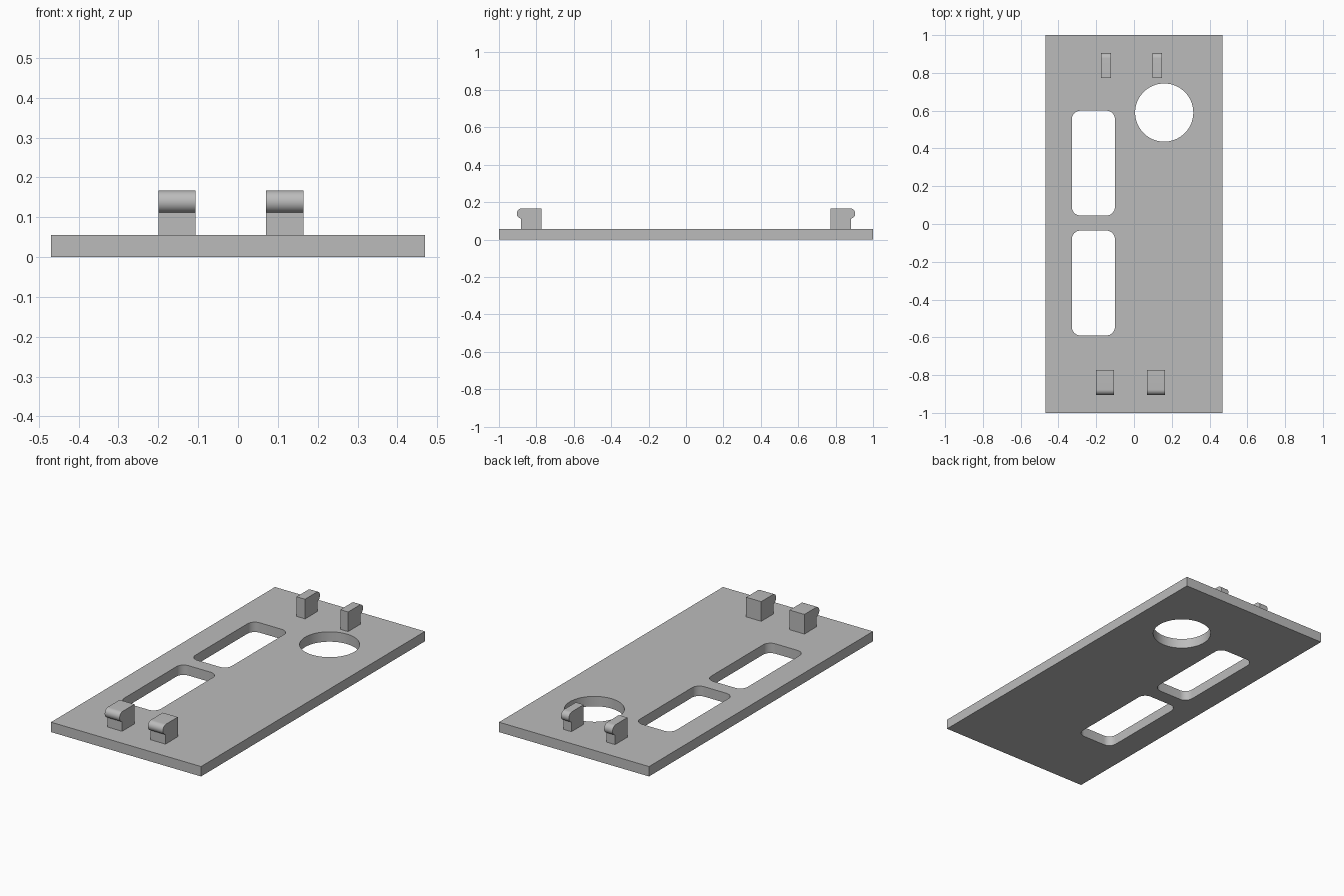
import bpy, bmesh
from math import pi, cos, sin

cube = bpy.data.objects.get("Cube")
if cube:
    bpy.data.objects.remove(cube, do_unlink=True)

grey = bpy.data.materials.new("plain_grey")
grey.use_nodes = True
colour = (0.5, 0.5, 0.5, 1)
grey.diffuse_color = colour
grey.node_tree.nodes["Principled BSDF"].inputs["Base Color"].default_value = colour

THICK = 0.056


def extrude(name, outline, direction):
    """Solid made by sweeping a closed 3D outline along a direction."""
    bm = bmesh.new()
    face = bm.faces.new([bm.verts.new(p) for p in outline])
    swept = bmesh.ops.extrude_face_region(bm, geom=[face])["geom"]
    moved = [v for v in swept if isinstance(v, bmesh.types.BMVert)]
    bmesh.ops.translate(bm, verts=moved, vec=direction)
    bmesh.ops.recalc_face_normals(bm, faces=bm.faces)
    mesh = bpy.data.meshes.new(name)
    bm.to_mesh(mesh)
    bm.free()
    mesh.materials.append(grey)
    obj = bpy.data.objects.new(name, mesh)
    bpy.context.collection.objects.link(obj)
    return obj


def smooth(obj):
    bpy.ops.object.select_all(action="DESELECT")
    obj.select_set(True)
    bpy.context.view_layer.objects.active = obj
    bpy.ops.object.shade_smooth_by_angle()


def arc(cx, cy, r, start, end, steps):
    angles = [start + (end - start) * i / steps for i in range(steps + 1)]
    return [(cx + r * cos(a), cy + r * sin(a)) for a in angles]


def rounded_rect(x0, x1, y0, y1, r):
    corners = [(x1 - r, y1 - r), (x0 + r, y1 - r), (x0 + r, y0 + r), (x1 - r, y0 + r)]
    return [p for i, (x, y) in enumerate(corners)
            for p in arc(x, y, r, i * pi / 2, (i + 1) * pi / 2, 8)]


# Base plate
W = 0.469
plate = extrude("base_plate", [(-W, -1, 0), (W, -1, 0), (W, 1, 0), (-W, 1, 0)], (0, 0, THICK))

# Two rounded windows and a round hole cut through the plate
openings = {
    "rear_window": rounded_rect(-0.329, -0.101, 0.045, 0.6, 0.045),
    "front_window": rounded_rect(-0.329, -0.101, -0.59, -0.035, 0.045),
    "round_hole": arc(0.16, 0.59, 0.154, 0, 2 * pi, 64)[:-1],
}
for name, outline in openings.items():
    cutter = extrude(name + "_cutter", [(x, y, -0.1) for x, y in outline], (0, 0, 0.3))
    cutter.hide_render = True
    cut = plate.modifiers.new(name, "BOOLEAN")
    cut.object = cutter
    cut.solver = "EXACT"

# Bake the cuts so that no helpers are left behind
bpy.context.view_layer.objects.active = plate
for name in openings:
    bpy.ops.object.modifier_apply(modifier=name)
    bpy.data.objects.remove(bpy.data.objects[name + "_cutter"], do_unlink=True)
smooth(plate)

# Snap clips: a block with a rounded lip facing outwards
R = 0.028
TOP = 0.167
lip = arc(0.877, TOP - R, R, -pi / 2 + 0.18, pi / 2, 16)
profile = [(0.772, THICK - 0.002), (0.882, THICK - 0.002)] + lip + [(0.772, TOP)]
clips = [
    ("front_right_clip", -1, -0.2, -0.107),
    ("front_left_clip", -1, 0.07, 0.164),
    ("back_right_clip", 1, -0.174, -0.121),
    ("back_left_clip", 1, 0.099, 0.148),
]
for name, side, x0, x1 in clips:
    smooth(extrude(name, [(x0, side * y, z) for y, z in profile], (x1 - x0, 0, 0)))
